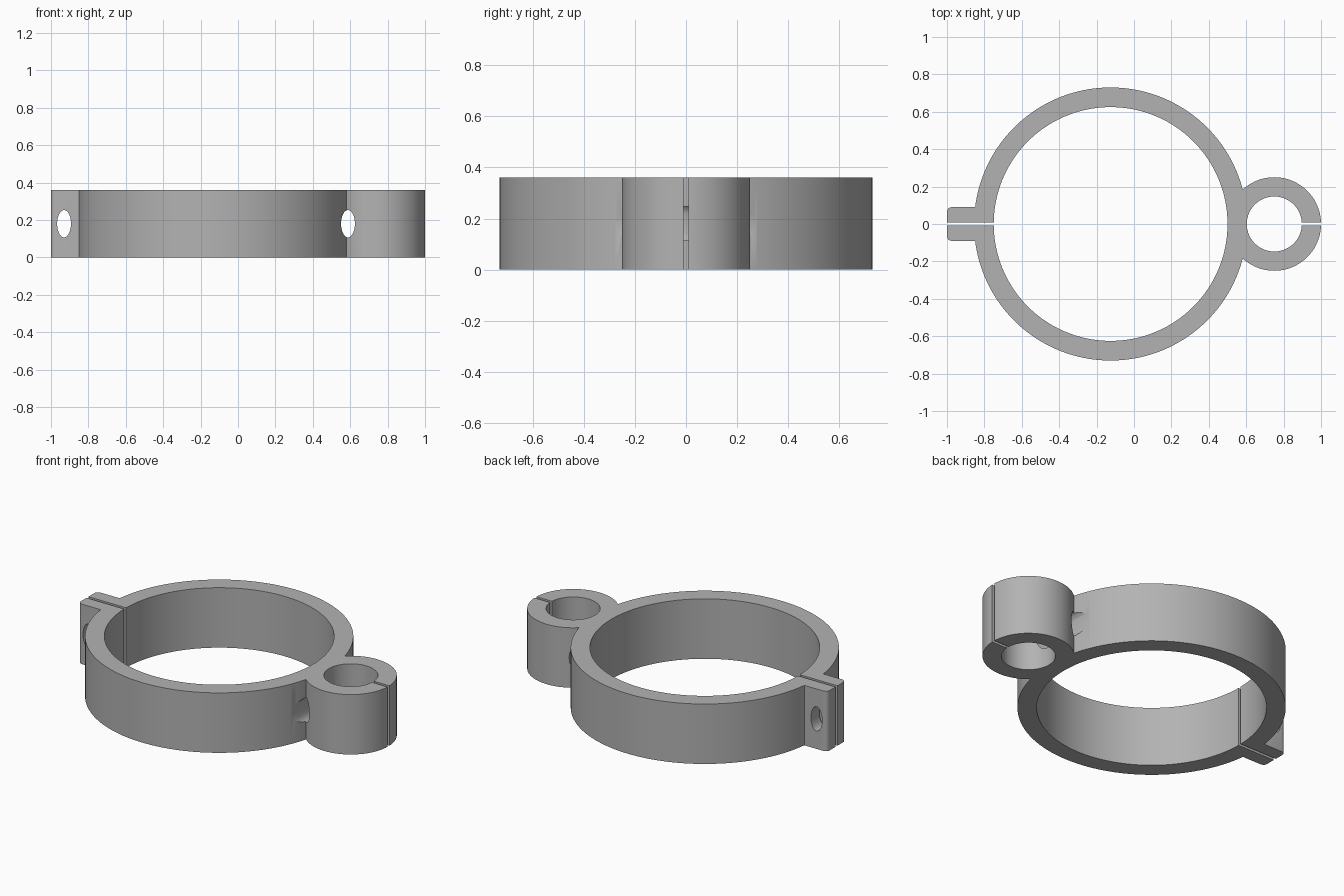
import bpy, bmesh, math
from mathutils import Matrix, Vector

default = bpy.data.objects.get("Cube")
if default:
    bpy.data.objects.remove(default, do_unlink=True)

HEIGHT = 0.36
MID = HEIGHT / 2
RING_X, RING_OUTER, RING_INNER = -0.125, 0.73, 0.625
SOCKET_X, SOCKET_OUTER, SOCKET_INNER = 0.75, 0.25, 0.147

grey = bpy.data.materials.new("plain grey")
grey.use_nodes = True
colour = (0.45, 0.45, 0.45, 1)
grey.diffuse_color = colour
grey.node_tree.nodes["Principled BSDF"].inputs["Base Color"].default_value = colour


def make_object(name, bm):
    mesh = bpy.data.meshes.new(name)
    bm.to_mesh(mesh)
    bm.free()
    mesh.materials.append(grey)
    obj = bpy.data.objects.new(name, mesh)
    bpy.context.collection.objects.link(obj)
    return obj


def cylinder(name, x, radius, depth=HEIGHT, segments=128):
    bm = bmesh.new()
    bmesh.ops.create_cone(bm, cap_ends=True, segments=segments, radius1=radius,
                          radius2=radius, depth=depth,
                          matrix=Matrix.Translation((x, 0, MID)))
    return make_object(name, bm)


def box(name, x0, x1, width, depth=HEIGHT, corner=0):
    bm = bmesh.new()
    size = Matrix.Diagonal((x1 - x0, width, depth, 1))
    bmesh.ops.create_cube(bm, size=1, matrix=Matrix.Translation(((x0 + x1) / 2, 0, MID)) @ size)
    if corner:  # round the upright edges at the free end
        edges = [e for e in bm.edges if all(abs(v.co.x - x0) < 1e-4 for v in e.verts)
                 and abs(e.verts[0].co.z - e.verts[1].co.z) > 0.1]
        bmesh.ops.bevel(bm, geom=edges, offset=corner, segments=5, profile=0.5,
                        affect='EDGES')
    return make_object(name, bm)


def slot_hole(name, x):
    # Oval bore running front to back
    bm = bmesh.new()
    place = (Matrix.Translation((x, 0, MID)) @ Matrix.Diagonal((0.037, 1, 0.073, 1))
             @ Matrix.Rotation(math.pi / 2, 4, 'X'))
    bmesh.ops.create_cone(bm, cap_ends=True, segments=48, radius1=1, radius2=1,
                          depth=2, matrix=place)
    return make_object(name, bm)


def combine(body, tool, operation):
    mod = body.modifiers.new(tool.name, 'BOOLEAN')
    mod.operation = operation
    mod.solver = 'EXACT'
    mod.object = tool
    bpy.context.view_layer.objects.active = body
    bpy.ops.object.modifier_apply(modifier=mod.name)
    bpy.data.objects.remove(tool, do_unlink=True)


# Outer solids: large ring, small socket and clamping tab
clamp = cylinder("clamp_ring", RING_X, RING_OUTER, segments=160)
combine(clamp, cylinder("socket", SOCKET_X, SOCKET_OUTER), 'UNION')
combine(clamp, box("clamp_tab", -1.0, -0.8, 0.18, corner=0.025), 'UNION')

# Bores, split gaps and bolt holes
cutters = [
    cylinder("ring_bore", RING_X, RING_INNER, depth=1, segments=160),
    cylinder("socket_bore", SOCKET_X, SOCKET_INNER, depth=1),
    box("tab_gap", -1.1, -0.7, 0.018, depth=1),
    box("socket_gap", SOCKET_X, 1.1, 0.018, depth=1),
    slot_hole("tab_bolt_hole", -0.93),
    slot_hole("web_bolt_hole", 0.588),
]
for cutter in cutters:
    combine(clamp, cutter, 'DIFFERENCE')

# Smooth curved walls with crisp rims
bpy.ops.object.select_all(action='DESELECT')
clamp.select_set(True)
bpy.context.view_layer.objects.active = clamp
bpy.ops.object.shade_smooth_by_angle(angle=math.radians(30))
